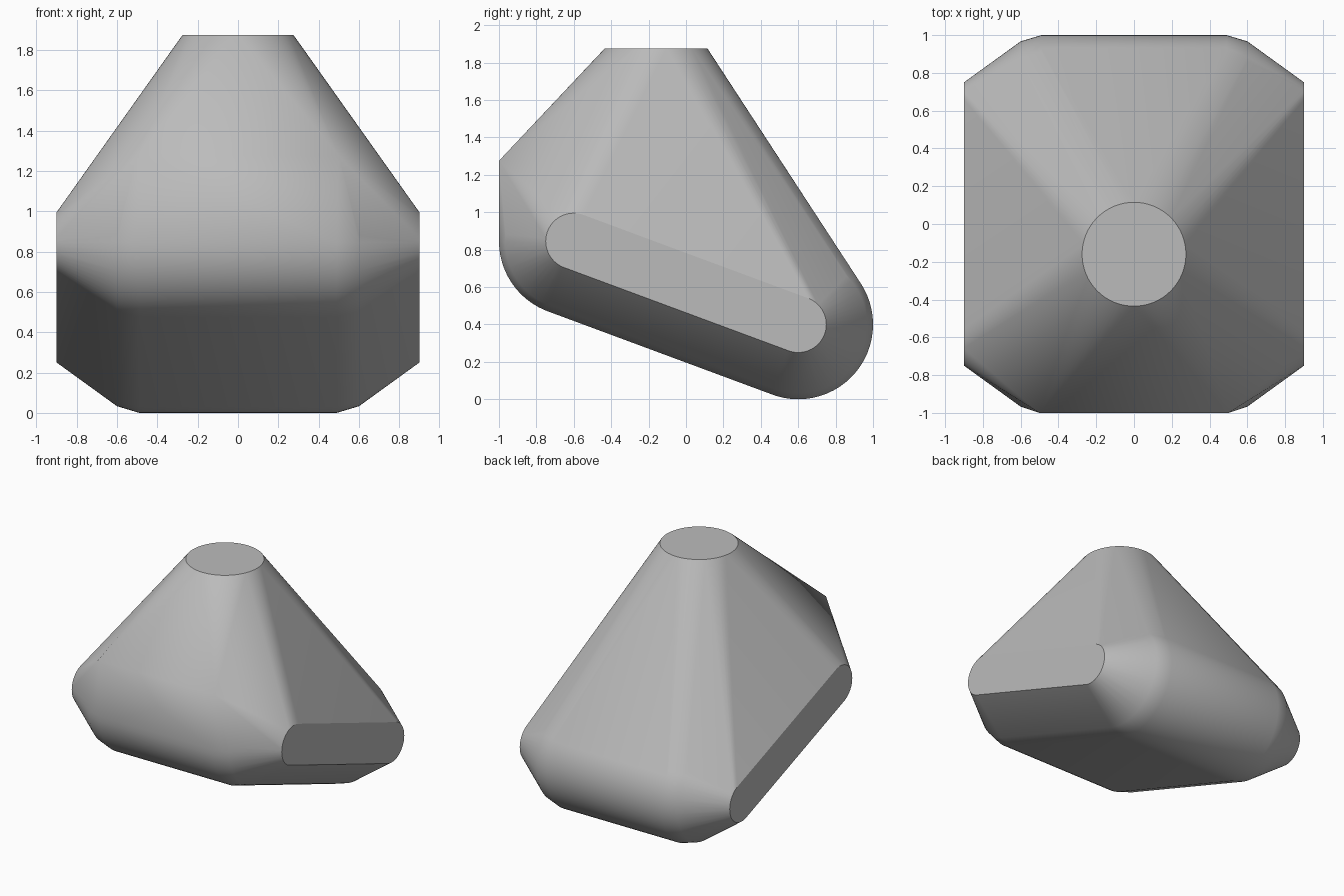
import bpy, bmesh
from math import sin, cos, pi, radians

cube = bpy.data.objects.get("Cube")
if cube:
    bpy.data.objects.remove(cube, do_unlink=True)

# Single grey material
grey = bpy.data.materials.new("plain grey")
grey.use_nodes = True
colour = (0.5, 0.5, 0.5, 1)
grey.diffuse_color = colour
grey.node_tree.nodes["Principled BSDF"].inputs["Base Color"].default_value = colour

SEGMENTS = 64
bm = bmesh.new()


def ring(place, radius):
    """Add a circle of points, placed by a function of the two offsets."""
    for i in range(SEGMENTS):
        a = 2 * pi * i / SEGMENTS
        bm.verts.new(place(radius * cos(a), radius * sin(a)))


# Chamfered rollers at the front and back of the tilted base
for y, z in ((-0.6, 0.845), (0.6, 0.4)):
    for x, radius in ((0.49, 0.4), (0.6, 0.367), (0.9, 0.15)):
        for side in (-1, 1):
            ring(lambda u, v: (side * x, y + u, z + v), radius)

# Top edge of the upright front wall
for side in (-1, 1):
    bm.verts.new((side * 0.5, -1, 1.275))

# Round flat top
ring(lambda u, v: (u, v - 0.16, 1.875), 0.275)

# Stretch one skin around all the parts
bmesh.ops.convex_hull(bm, input=bm.verts[:])
bmesh.ops.delete(bm, geom=[v for v in bm.verts if not v.link_faces], context='VERTS')
bmesh.ops.dissolve_limit(bm, angle_limit=radians(0.3), verts=bm.verts[:], edges=bm.edges[:])
bmesh.ops.recalc_face_normals(bm, faces=bm.faces[:])

mesh = bpy.data.meshes.new("tapered_body")
bm.to_mesh(mesh)
bm.free()
mesh.materials.append(grey)
body = bpy.data.objects.new("tapered_body", mesh)
bpy.context.collection.objects.link(body)

# Smooth shading that keeps the rims crisp
bpy.ops.object.select_all(action='DESELECT')
body.select_set(True)
bpy.context.view_layer.objects.active = body
bpy.ops.object.shade_smooth_by_angle(angle=radians(30))
